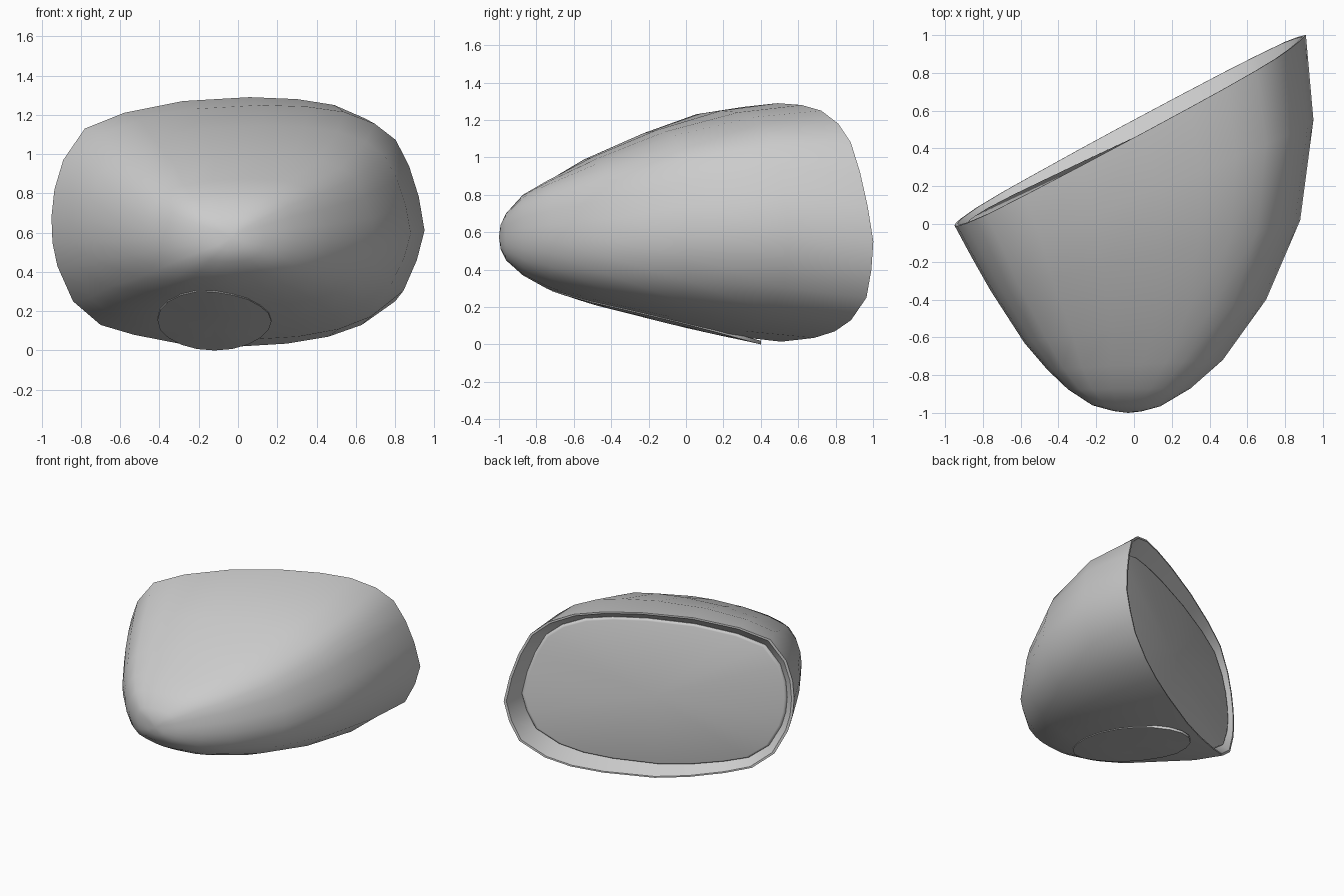
import bpy, bmesh, math
from mathutils import Vector
from mathutils.bvhtree import BVHTree

if "Cube" in bpy.data.objects:
    bpy.data.objects.remove(bpy.data.objects["Cube"])

# Rim outline seen from the front (x, z)
RIM = [(.91, .55), (.88, .74), (.83, .92), (.76, 1.08), (.65, 1.18), (.49, 1.25),
       (.30, 1.28), (.06, 1.29), (-.28, 1.27), (-.58, 1.21), (-.78, 1.13),
       (-.89, .97), (-.935, .82), (-.95, .68), (-.945, .55), (-.92, .43), (-.84, .25),
       (-.70, .13), (-.53, .08), (-.30, .035), (-.08, .015), (.25, .035),
       (.46, .07), (.63, .13), (.80, .25), (.87, .40)]
# Sections from rim to nose: left x, y, right x, y, top z, bottom z, tilt, right-end lift
SECTIONS = [(-.95, 0, .91, 1.0, 1.29, .015, .075, 0),
            (-.86, -.17, .95, .55, 1.25, .05, .05, .06),
            (-.76, -.35, .88, .02, 1.145, .135, .02, .04),
            (-.58, -.63, .70, -.40, 1.0, .225, 0, 0),
            (-.46, -.77, .47, -.72, .875, .30, 0, 0),
            (-.35, -.875, .30, -.87, .80, .37, 0, 0),
            (-.22, -.96, .14, -.965, .70, .45, 0, 0),
            (-.11, -.99, .04, -.992, .64, .51, 0, 0)]
MID = .57
CENTRE = Vector((-.02, .5, .62))
INWARD = Vector((.475, -.88, -.06)).normalized()
ALONG = Vector((.88, .475, 0)).normalized()


def section(lx, ly, rx, ry, top, bottom, tilt, lift):
    pts = []
    for x, z in RIM:
        t = (x + .95) / 1.86
        k = (top - MID) / (1.29 - MID) if z > MID else (MID - bottom) / (MID - .015)
        zz = MID + (z - MID) * k
        y = ly + (ry - ly) * t - tilt * (zz - MID)
        zz += lift * t ** 6 * (1 - ((z - MID) / .75) ** 2)
        pts.append(Vector((lx + (rx - lx) * t, y, zz)))
    return pts


def inset(su, sz, depth, shift=0.0, slant=0.0):
    # rim outline scaled along its length and height, slid and sunk inward
    ring = []
    for p in rim:
        d = p - CENTRE
        q = d * su
        q.z = d.z * sz
        ring.append(CENTRE + q - ALONG * shift + INWARD * (depth + slant * d.dot(ALONG)))
    return ring


def loft(bm, rings, start=None, end=None):
    loops = [[bm.verts.new(p) for p in r] for r in rings]
    n = len(loops[0])
    for a, b in zip(loops, loops[1:]):
        for i in range(n):
            j = (i + 1) % n
            bm.faces.new((a[i], a[j], b[j], b[i]))
    for tip, loop in ((start, loops[0]), (end, loops[-1])):
        if tip is not None:
            v = bm.verts.new(tip)
            for i in range(n):
                bm.faces.new((loop[i], loop[(i + 1) % n], v))
    bmesh.ops.recalc_face_normals(bm, faces=bm.faces)


def finish(bm, name, angle=40):
    me = bpy.data.meshes.new(name)
    bm.to_mesh(me)
    ob = bpy.data.objects.new(name, me)
    bpy.context.collection.objects.link(ob)
    bpy.ops.object.select_all(action='DESELECT')
    ob.select_set(True)
    bpy.context.view_layer.objects.active = ob
    bpy.ops.object.shade_smooth_by_angle(angle=math.radians(angle))
    return ob


# Housing: recess floor, recess wall, lip, outer shell and nose in one loft
outer = [section(*s) for s in SECTIONS]
rim = outer[0]
SHIFT, SLANT = .03, .055
bm = bmesh.new()
loft(bm, [inset(.92, .88, .10, SHIFT, SLANT), inset(.982, .982, 0)] + outer,
     start=CENTRE + INWARD * .10 - ALONG * SHIFT, end=Vector((-.03, -1, .575)))
tree = BVHTree.FromBMesh(bm)
finish(bm, "housing")
bm.free()

# Mirror glass set at a slight angle inside the rim
bm = bmesh.new()
loft(bm, [inset(.92, .88, .095, SHIFT, SLANT), inset(.915, .87, .082, SHIFT, SLANT),
          inset(.90, .855, .078, SHIFT, SLANT)],
     end=CENTRE + INWARD * .077 - ALONG * SHIFT)
finish(bm, "mirror_glass", 60)
bm.free()


# Oval mounting pad lying on the sloping underside
def pad_z(x, y):
    flat = .157 - .276 * (y + .17)
    hit = tree.ray_cast(Vector((x, y, -1)), Vector((0, 0, 1)))[0]
    return max(0, min(flat, hit.z - .006 if hit else flat))


def pad_ring(r, lift=0):
    ring = []
    for i in range(20):
        a = math.tau * i / 20
        x, y = -.12 + .29 * r * math.cos(a), -.17 + .57 * r * math.sin(a)
        ring.append(Vector((x, y, pad_z(x, y) + lift)))
    return ring


bm = bmesh.new()
loft(bm, [pad_ring(1, .02), pad_ring(1), pad_ring(.66), pad_ring(.33)],
     end=Vector((-.12, -.17, pad_z(-.12, -.17))))
finish(bm, "mounting_pad")
bm.free()
